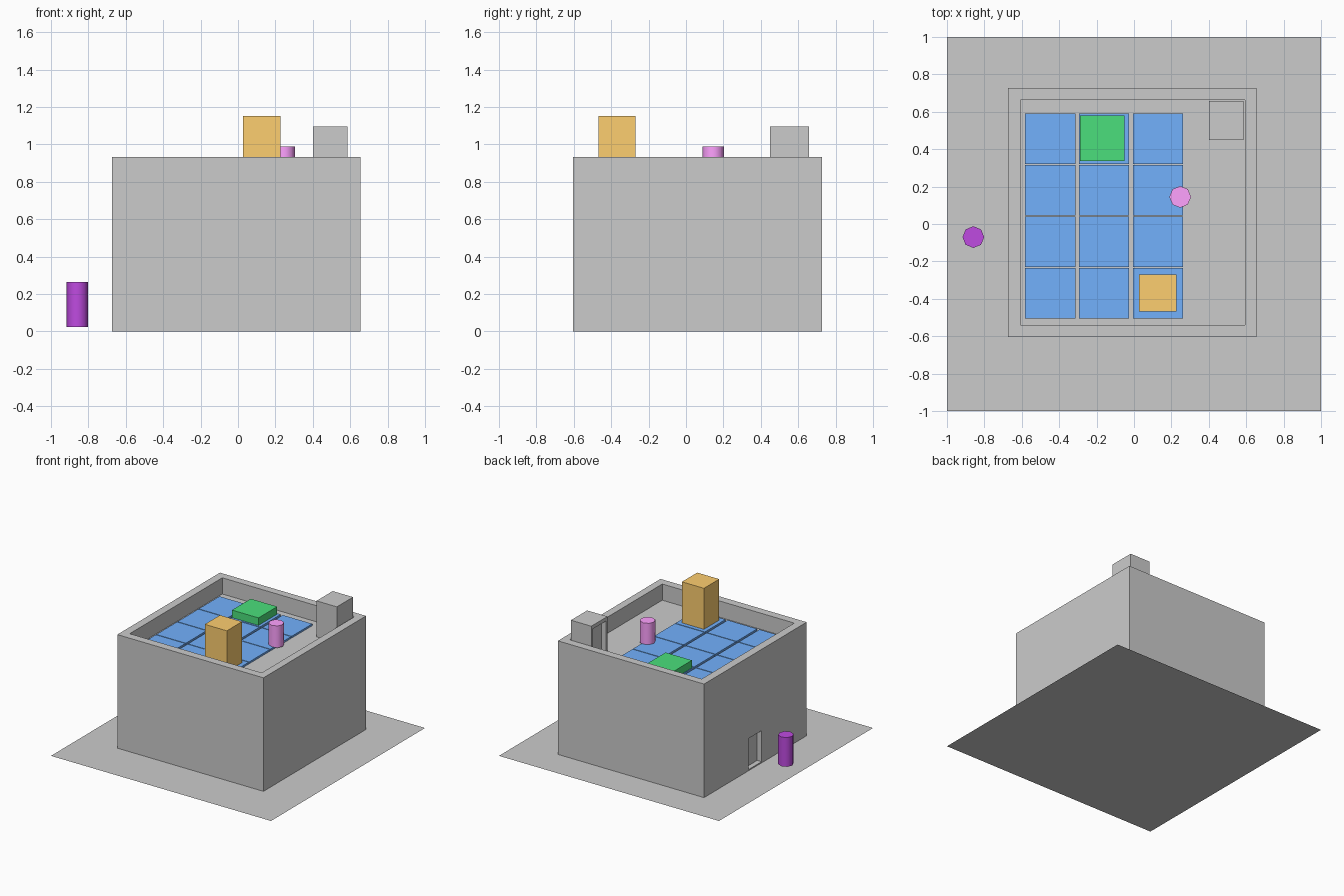
import bpy
from math import radians

if "Cube" in bpy.data.objects:
    bpy.data.objects.remove(bpy.data.objects["Cube"])


def paint(obj, color):
    mat = bpy.data.materials.get(color[0]) or bpy.data.materials.new(color[0])
    mat.diffuse_color = (*color[1], 1)
    mat.use_nodes = True
    mat.node_tree.nodes["Principled BSDF"].inputs["Base Color"].default_value = mat.diffuse_color
    obj.data.materials.append(mat)


def box(name, x, y, z, color=None):
    """Box from (min, max) ranges on each axis."""
    bpy.ops.mesh.primitive_cube_add(size=1, location=[(a + b) / 2 for a, b in (x, y, z)])
    obj = bpy.context.object
    obj.name = name
    obj.scale = [b - a for a, b in (x, y, z)]
    bpy.ops.object.transform_apply(location=False, rotation=False, scale=True)
    if color:
        paint(obj, color)
    return obj


def cut(obj, x, y, z):
    """Subtract a box from obj."""
    cutter = box("cutter", x, y, z)
    cutter.hide_render = True
    mod = obj.modifiers.new("cut", 'BOOLEAN')
    mod.operation, mod.solver, mod.object = 'DIFFERENCE', 'EXACT', cutter
    bpy.context.view_layer.objects.active = obj
    bpy.ops.object.modifier_apply(modifier=mod.name)
    bpy.data.objects.remove(cutter, do_unlink=True)


def post(name, x, y, z, color):
    """Eight-sided smooth cylinder."""
    bpy.ops.mesh.primitive_cylinder_add(vertices=8, radius=0.058, depth=z[1] - z[0],
                                        location=(x, y, (z[0] + z[1]) / 2))
    obj = bpy.context.object
    obj.name = name
    paint(obj, color)
    bpy.ops.object.shade_smooth_by_angle(angle=radians(50))


BLUE = ("blue", (0.17, 0.44, 0.98))
GREEN = ("green", (0.07, 0.74, 0.2))
ORANGE = ("orange", (0.99, 0.62, 0.16))
PINK = ("pink", (1.0, 0.36, 1.0))
PURPLE = ("purple", (0.52, 0.07, 0.75))
ROOF = 0.80

# Ground sheet
bpy.ops.mesh.primitive_plane_add(size=2)
bpy.context.object.name = "ground"

# Building with sunken roof behind a parapet, and a shallow doorway on the left
building = box("building", (-0.673, 0.655), (-0.605, 0.727), (0, 0.933))
cut(building, (-0.607, 0.593), (-0.539, 0.663), (ROOF, 1.1))
cut(building, (-0.8, -0.633), (-0.02, 0.152), (0.01, 0.265))

# Roof stair hut with its own doorway
hut = box("stair_hut", (0.4, 0.585), (0.448, 0.658), (ROOF, 1.095))
cut(hut, (0.3, 0.44), (0.468, 0.638), (ROOF + 0.01, 1.065))

# Grid of roof panels, 3 by 4
for i in range(3):
    for j in range(4):
        x, y = -0.582 + i * 0.288, -0.505 + j * 0.2755
        box(f"roof_panel_{i}_{j}", (x, x + 0.268), (y, y + 0.269), (ROOF, 0.815), BLUE)

# Roof equipment
box("low_green_unit", (-0.29, -0.05), (0.337, 0.58), (0.815, 0.877), GREEN)
box("tall_orange_unit", (0.026, 0.226), (-0.468, -0.27), (0.81, 1.152), ORANGE)

# Figures standing on the roof and by the door
post("roof_figure", 0.247, 0.145, (0.81, 0.99), PINK)
post("ground_figure", -0.859, -0.07, (0.025, 0.265), PURPLE)
